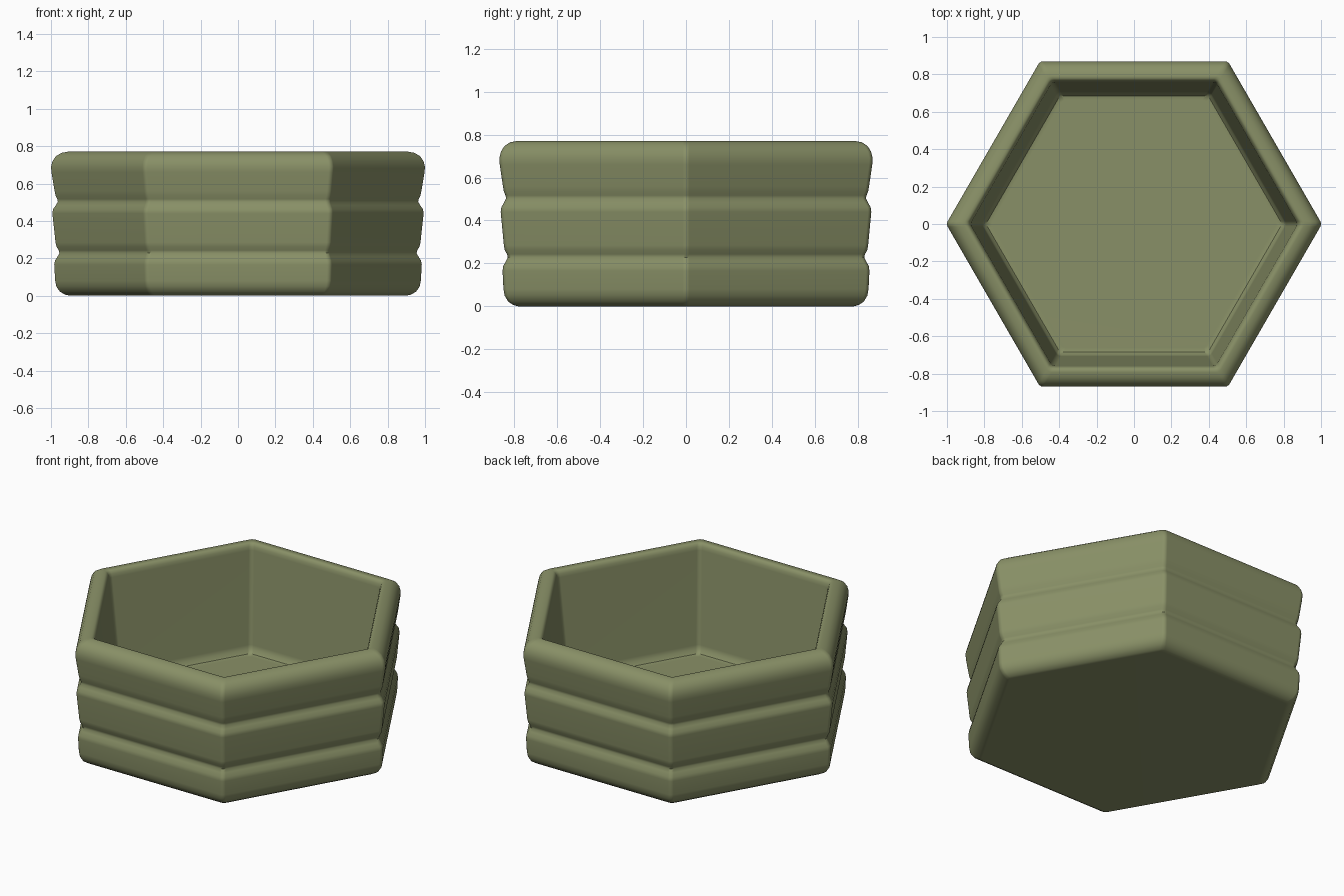
import bpy, bmesh, math

cube = bpy.data.objects.get("Cube")
if cube:
    bpy.data.objects.remove(cube, do_unlink=True)

# Single muted green
green = bpy.data.materials.new("olive_green")
green.use_nodes = True
colour = (0.25, 0.28, 0.135, 1)
green.diffuse_color = colour
green.node_tree.nodes["Principled BSDF"].inputs["Base Color"].default_value = colour

CORNER = 0.03   # rounding of the six upright edges
STEPS = 3


def hex_ring(bm, radius, z):
    """Loop of vertices round a hexagon with slightly rounded corners."""
    ring = []
    for side in range(6):
        a = side * math.pi / 3
        for i in range(STEPS + 1):
            b = a + math.pi / 3 * (i / STEPS - 0.5)
            ring.append(bm.verts.new((
                (radius - CORNER) * math.cos(a) + CORNER * math.cos(b),
                (radius - CORNER) * math.sin(a) + CORNER * math.sin(b), z)))
    return ring


# Cross-section (corner radius, height): underside, three bands, rim, inner wall, floor
outside = [(0.90, 0), (0.925, 0.006), (0.953, 0.022), (0.972, 0.05), (0.978, 0.08),
           (0.983, 0.165), (0.979, 0.188), (0.965, 0.21), (0.955, 0.228),
           (0.959, 0.243), (0.971, 0.262), (0.976, 0.285),
           (0.993, 0.44), (0.989, 0.463), (0.975, 0.483), (0.964, 0.502),
           (0.967, 0.517), (0.976, 0.535), (0.981, 0.56)]
rim = [(0.998, 0.66), (1.0, 0.69), (0.992, 0.72), (0.973, 0.747), (0.943, 0.764),
       (0.91, 0.77), (0.895, 0.769), (0.884, 0.763), (0.876, 0.75), (0.871, 0.73)]
inside = [(0.812, 0.175), (0.804, 0.15), (0.787, 0.13), (0.76, 0.125)]

bm = bmesh.new()
rings = [hex_ring(bm, r, z) for r, z in outside + rim + inside]
for low, high in zip(rings, rings[1:]):
    for i in range(len(low)):
        j = (i + 1) % len(low)
        bm.faces.new((low[i], low[j], high[j], high[i]))
bm.faces.new(rings[0][::-1])
bm.faces.new(rings[-1])

mesh = bpy.data.meshes.new("hexagonal_planter")
bm.to_mesh(mesh)
bm.free()
planter = bpy.data.objects.new("hexagonal_planter", mesh)
bpy.context.collection.objects.link(planter)
mesh.materials.append(green)

bpy.ops.object.select_all(action='DESELECT')
planter.select_set(True)
bpy.context.view_layer.objects.active = planter
bpy.ops.object.shade_smooth_by_angle(angle=math.radians(40))

# Keep the broad faces flat while the rounded edges blend
weighted = planter.modifiers.new("weighted_normals", 'WEIGHTED_NORMAL')
weighted.keep_sharp = True
